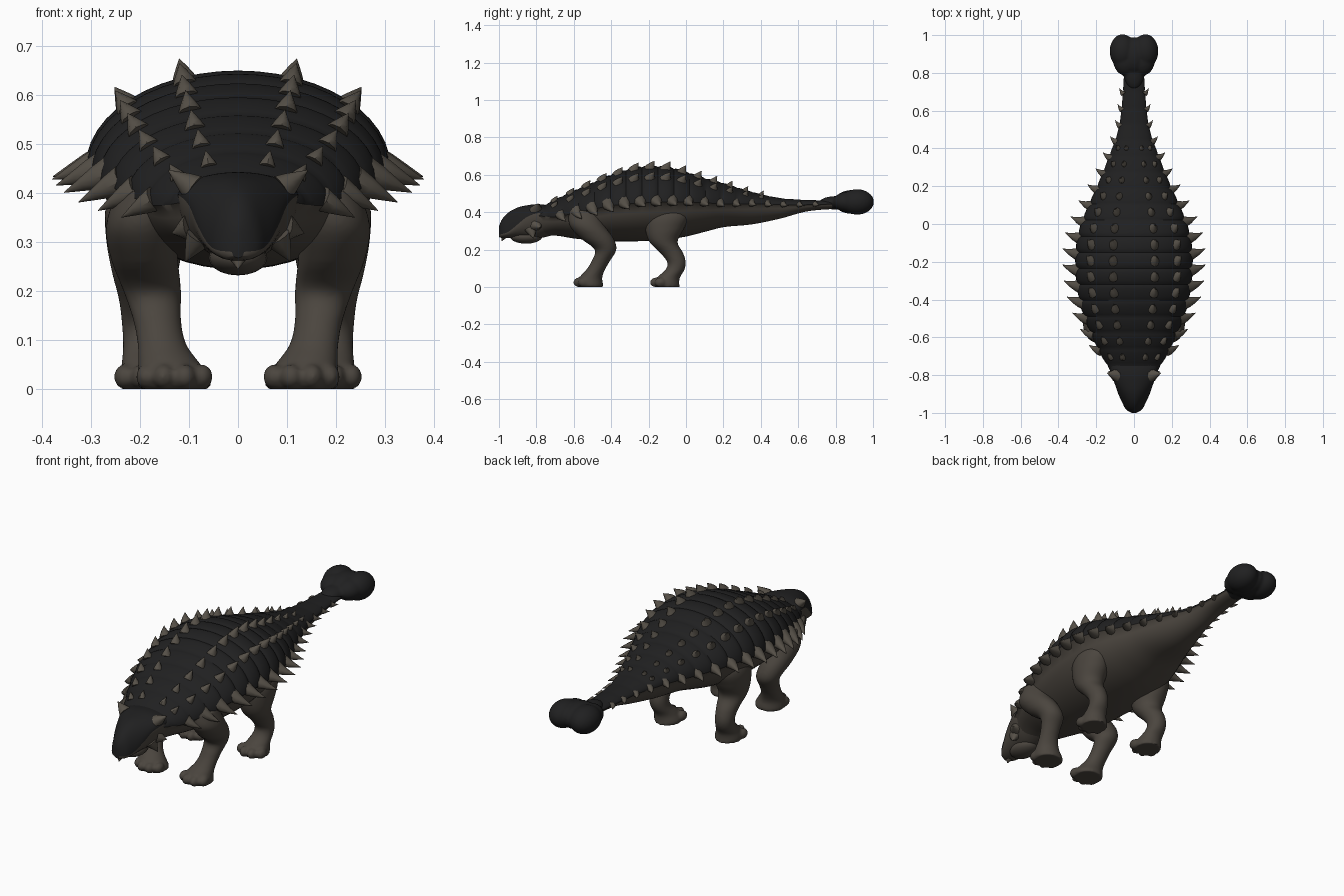
import bpy, bmesh, math
from mathutils import Vector, Matrix

if "Cube" in bpy.data.objects:
    bpy.data.objects.remove(bpy.data.objects["Cube"])


def material(name, color):
    m = bpy.data.materials.new(name)
    m.diffuse_color = (*color, 1)
    m.use_nodes = True
    m.node_tree.nodes["Principled BSDF"].inputs["Base Color"].default_value = m.diffuse_color
    return m


SHELL = material("charcoal shell", (0.0145, 0.0145, 0.015))
SKIN = material("brown skin", (0.070, 0.060, 0.049))
HORN = material("pale horn", (0.092, 0.080, 0.064))
BAND = 0.085  # spacing of armour bands


def finish(bm, name, mats, fuse=False):
    bmesh.ops.recalc_face_normals(bm, faces=bm.faces)
    me = bpy.data.meshes.new(name)
    bm.to_mesh(me)
    bm.free()
    for m in mats:
        me.materials.append(m)
    ob = bpy.data.objects.new(name, me)
    bpy.context.collection.objects.link(ob)
    if fuse:  # melt overlapping volumes into one skin
        r = ob.modifiers.new("fuse", 'REMESH')
        r.mode, r.voxel_size, r.use_smooth_shade = 'VOXEL', 0.007, True
        s = ob.modifiers.new("soften", 'SMOOTH')
        s.factor, s.iterations = 0.5, 4
    return ob


def sample(table, t):
    """Smooth interpolation of the table rows at first-column value t."""
    n = len(table)
    i = max(k for k in range(n - 1) if k == 0 or table[k][0] <= t)
    a, b = table[i], table[i + 1]
    p, q = table[max(i - 1, 0)], table[min(i + 2, n - 1)]
    h = b[0] - a[0]
    u = min(max((t - a[0]) / h, 0), 1)
    out = []
    for c in range(1, len(a)):
        m0 = (b[c] - p[c]) / (b[0] - p[0]) * h
        m1 = (q[c] - a[c]) / (q[0] - a[0]) * h
        out.append((2*u**3 - 3*u*u + 1) * a[c] + (u**3 - 2*u*u + u) * m0
                   + (3*u*u - 2*u**3) * b[c] + (u**3 - u*u) * m1)
    return out


def loft(bm, rings, mat=lambda i, j: 0):
    rows = [[bm.verts.new(p) for p in r] for r in rings]
    n = len(rows[0])
    for i in range(len(rows) - 1):
        for j in range(n):
            k = (j + 1) % n
            f = bm.faces.new((rows[i][j], rows[i][k], rows[i+1][k], rows[i+1][j]))
            f.material_index = mat(i, j)
    bm.faces.new(rows[0])
    bm.faces.new(rows[-1])


def trunk(name, table, step, bulge, tuck):
    """Loft along y: armoured dome above the middle line, skin below."""
    n, rings = 48, []
    count = round((table[-1][0] - table[0][0]) / step)
    for i in range(count + 1):
        y = table[0][0] + (table[-1][0] - table[0][0]) * i / count
        w, top, mid, bot = sample(table, y)
        phase = ((y + 1) / BAND + 1e-5) % 1
        s = 1 + bulge * max(0, math.sin(math.pi * phase)) ** 0.5
        ring = []
        for j in range(n):
            a = 2 * math.pi * j / n
            c, d = math.cos(a), math.sin(a)
            if d > -1e-6:
                ring.append((w * s * c, y, mid + (top - mid) * s * d))
            else:
                ring.append((w * tuck * c, y, mid + (mid - bot) * d))
        rings.append(ring)
    bm = bmesh.new()
    loft(bm, rings, lambda i, j: 0 if j < n // 2 else 1)
    return finish(bm, name, [SHELL, SKIN])


def blob(bm, loc, size, seg=20):
    bmesh.ops.create_uvsphere(bm, u_segments=seg, v_segments=seg // 2, radius=1,
                              matrix=Matrix.Translation(loc) @ Matrix.Diagonal((*size, 1)))


def spike(bm, base, tip, r, stretch=1.2, bend=0.0):
    """Curved cone from base to tip, bending toward the tail."""
    base, tip = Vector(base), Vector(tip)
    d = (tip - base).normalized()
    u = (Vector((0, 1, 0)) - d * d.y).normalized()
    v = d.cross(u)
    rings = []
    for t, k in ((0, 1), (0.3, 0.76), (0.6, 0.45), (0.85, 0.18), (1, 0.02)):
        c = base.lerp(tip, t) + Vector((0, -bend * 4 * t * (1 - t), 0))
        rings.append([c + r * k * (u * stretch * math.cos(a) + v * math.sin(a))
                      for a in (2 * math.pi * j / 10 for j in range(10))])
    loft(bm, rings)


# body and tail: y, half width, top, middle line, bottom
BODY = [(-.7875, .115, .42, .38, .27), (-.70, .165, .465, .375, .275),
        (-.60, .213, .512, .395, .26), (-.50, .252, .555, .415, .25),
        (-.40, .28, .597, .435, .245), (-.25, .298, .638, .45, .245),
        (-.10, .293, .638, .455, .255), (0, .27, .612, .455, .27),
        (.10, .232, .58, .45, .295), (.20, .188, .553, .445, .32),
        (.35, .13, .508, .445, .335), (.50, .08, .475, .44, .365),
        (.65, .06, .465, .44, .405), (.8275, .05, .462, .445, .42)]
trunk("body_and_tail", BODY, BAND / 8, 0.042, 0.95)

# head
HEAD = [(-1.0, .012, .325, .28, .268), (-.985, .04, .36, .283, .262),
        (-.95, .06, .398, .295, .262), (-.90, .083, .425, .335, .262),
        (-.85, .10, .437, .375, .258), (-.79, .12, .443, .395, .26),
        (-.72, .125, .435, .39, .275)]
trunk("head", HEAD, 0.012, 0, 1.0)
bm = bmesh.new()
blob(bm, (0, -.855, .268), (.06, .085, .036))
finish(bm, "lower_jaw", [SKIN])
bm = bmesh.new()
spike(bm, (0, -.965, .285), (0, -.985, .245), .03, 0.7)
finish(bm, "beak", [HORN])

# horns on the head
bm = bmesh.new()
for s in (-1, 1):
    spike(bm, (s * .09, -.80, .41), (s * .143, -.79, .447), .03)
    spike(bm, (s * .095, -.80, .33), (s * .135, -.78, .318), .03)
    spike(bm, (s * .08, -.83, .31), (s * .108, -.815, .26), .028)
finish(bm, "head_horns", [HORN])

# side spikes, one per armour band
bm = bmesh.new()
for i in range(17):
    y = -1 + BAND * (4.0 + i)
    w, top, mid, bot = sample(BODY, y)
    ext = .008 + .072 * w / .295
    drop = .02 + .03 * max(0, min(1, (-.2 - y) / .4))
    for s in (-1, 1):
        spike(bm, (s * w * .92, y - .01, mid + .012 * w / .3),
              (s * (w + ext), y + .02, mid - drop * w / .3),
              .012 + .024 * w / .3, 1.15, .008)
finish(bm, "side_spikes", [HORN])

# two rows of back plates on each half of the dome
bm = bmesh.new()
for angle, size in ((69, 1.0), (42, 1.0)):
    a = math.radians(angle)
    for i in range(14):
        y = -1 + BAND * (3.5 + i)
        w, top, mid, bot = sample(BODY, y)
        w, h = w * 1.03, (top - mid) * 1.03
        k = size * (.3 + .7 * w / .3)
        n = Vector((math.cos(a) / w, 0, math.sin(a) / h)).normalized()
        for s in (-1, 1):
            p = Vector((s * w * math.cos(a), y, mid + h * math.sin(a)))
            m = Vector((s * n.x, 0, n.z))
            spike(bm, p - m * .010, p + (m + Vector((0, .6, 0))) * .04 * k,
                  .027 * k, 1.3, .005)
finish(bm, "back_spikes", [HORN])

# tail club: two lobes melted around a central knob
bm = bmesh.new()
for s in (-1, 1):
    blob(bm, (s * .06, .915, .455), (.069, .09, .068), 28)
    blob(bm, (s * .045, .87, .455), (.066, .085, .055), 28)
blob(bm, (0, .89, .455), (.07, .10, .064), 28)
blob(bm, (0, .80, .45), (.054, .09, .036), 24)
finish(bm, "tail_club", [SHELL], True)

# legs: height, x, y, radius x, radius y
FRONT = [(.0, .13, -.51, .072, .068), (.015, .13, -.515, .076, .072),
         (.05, .14, -.51, .064, .062), (.09, .155, -.485, .050, .050),
         (.14, .165, -.455, .049, .049), (.20, .175, -.43, .059, .058),
         (.26, .19, -.475, .068, .088), (.33, .198, -.53, .072, .093),
         (.41, .185, -.55, .062, .077)]
HIND = [(.0, .175, -.10, .064, .066), (.015, .175, -.105, .068, .069),
        (.05, .18, -.095, .058, .062), (.09, .187, -.06, .048, .051),
        (.13, .19, -.05, .047, .049), (.18, .19, -.075, .053, .061),
        (.24, .19, -.12, .068, .075), (.31, .19, -.115, .08, .103),
        (.38, .187, -.10, .082, .115), (.46, .17, -.09, .06, .08)]
for name, table in (("front_leg", FRONT), ("hind_leg", HIND)):
    for side, s in (("right", 1), ("left", -1)):
        bm = bmesh.new()
        rings = []
        for i in range(31):
            z = table[-1][0] * i / 30
            x, y, rx, ry = sample(table, z)
            rings.append([(s * (x + rx * math.cos(a)), y + ry * math.sin(a), z)
                          for a in (2 * math.pi * j / 28 for j in range(28))])
        loft(bm, rings)
        # toes
        fx, fy = table[1][1], table[1][2]
        for t in (-58, -19, 19, 58):
            a = math.radians(t)
            blob(bm, (s * (fx + .066 * math.sin(a)), fy - .06 * math.cos(a), .025),
                 (.023, .032, .026), 14)
        finish(bm, name + "_" + side, [SKIN], True)

# smooth shading that keeps hard edges
for ob in bpy.context.scene.objects:
    ob.select_set(True)
    bpy.context.view_layer.objects.active = ob
bpy.ops.object.shade_smooth_by_angle(angle=math.radians(40))
